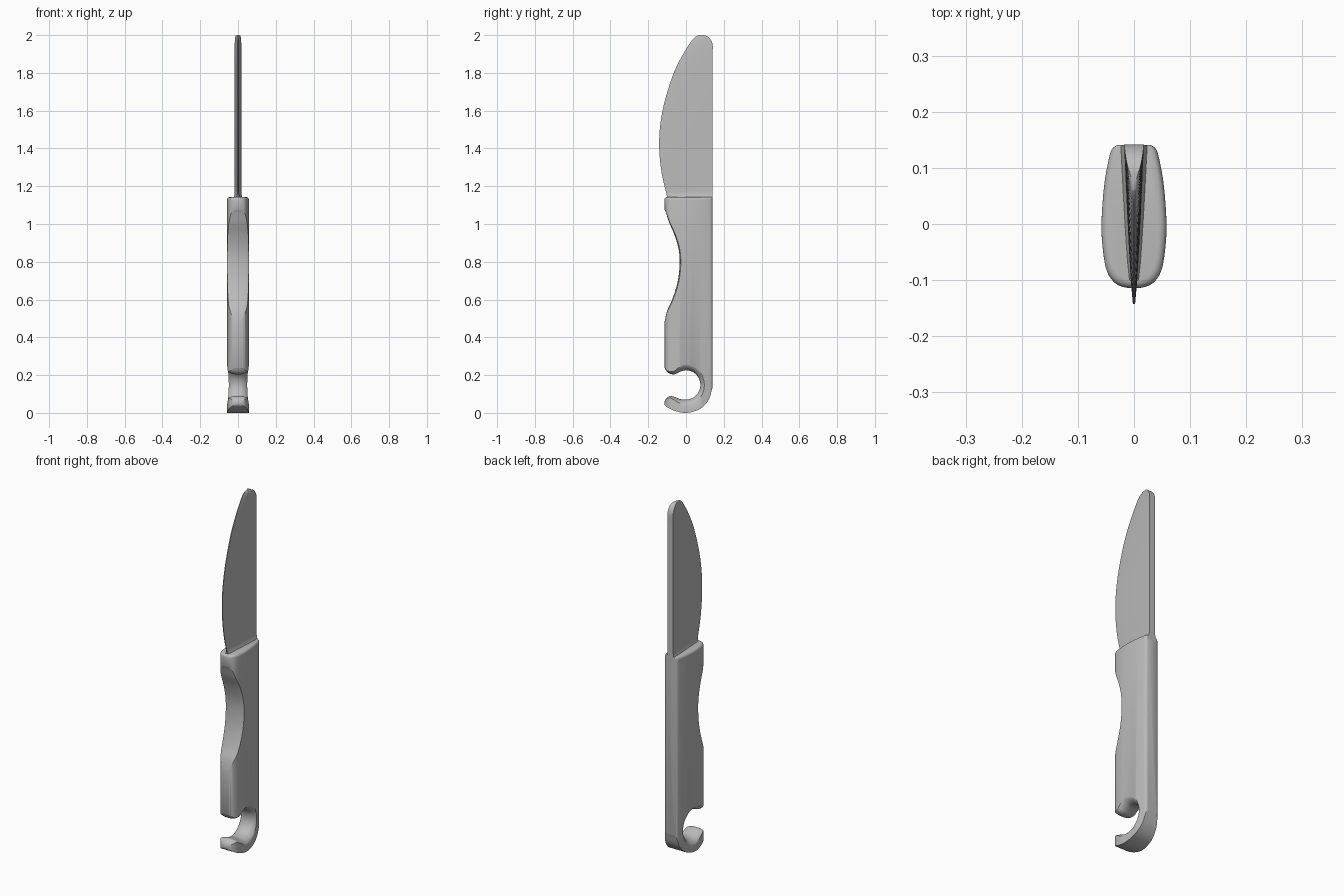
import bpy, bmesh, math
from mathutils import Vector

old = bpy.data.objects.get("Cube")
if old:
    bpy.data.objects.remove(old, do_unlink=True)

GREY = (0.5, 0.5, 0.5, 1)
grey = bpy.data.materials.new("plain grey")
grey.use_nodes = True
grey.diffuse_color = GREY
grey.node_tree.nodes["Principled BSDF"].inputs["Base Color"].default_value = GREY


def smooth_path(points, steps):
    """Resample an open list of points with a Catmull-Rom curve."""
    pts = [Vector(p) for p in points]
    pts = [pts[0]] + pts + [pts[-1]]
    path = []
    for a, b, c, d in zip(pts, pts[1:], pts[2:], pts[3:]):
        for i in range(steps):
            t = i / steps
            path.append(b + (c - a) * t / 2 + (a * 2 - b * 5 + c * 4 - d) * t * t / 2
                        + (b * 3 - a - c * 3 + d) * t ** 3 / 2)
    return path + [pts[-1]]


def loft(name, rings):
    """Skin a stack of equal rings and close both ends."""
    bm = bmesh.new()
    rows = [[bm.verts.new(p) for p in ring] for ring in rings]
    n = len(rows[0])
    for low, high in zip(rows, rows[1:]):
        for i in range(n):
            j = (i + 1) % n
            bm.faces.new((low[i], low[j], high[j], high[i]))
    bm.faces.new(rows[0][::-1])
    bm.faces.new(rows[-1])
    bmesh.ops.recalc_face_normals(bm, faces=bm.faces)
    mesh = bpy.data.meshes.new(name)
    bm.to_mesh(mesh)
    bm.free()
    mesh.materials.append(grey)
    obj = bpy.data.objects.new(name, mesh)
    bpy.context.collection.objects.link(obj)
    return obj


def activate(obj):
    bpy.ops.object.select_all(action="DESELECT")
    obj.select_set(True)
    bpy.context.view_layer.objects.active = obj


# Handle bar: half section (x, y), mirrored, with a rounded top rim
half = smooth_path([(0.029, 0.141), (0.038, 0.135), (0.044, 0.12), (0.053, 0.07),
                    (0.058, 0), (0.055, -0.05), (0.048, -0.085), (0.034, -0.105),
                    (0.016, -0.113), (0, -0.114)], 4)
section = half + [Vector((-p.x, p.y)) for p in half[-2::-1]]


def bar_ring(z, inset):
    k = 1 - inset / 0.058
    return [(p.x * k, 0.141 + (p.y - 0.141) * (1 - inset / 0.255), z) for p in section]


rim = 0.014
rings = [bar_ring(-0.05, 0)]
for i in range(6):
    a = i / 5 * math.pi / 2
    rings.append(bar_ring(1.142 - rim + rim * math.sin(a), rim * (1 - math.cos(a))))
handle = loft("handle", rings)

# Side outline (y, z, rounding): hook outside, tip, hook hole, nub, finger scoop
hook = [(0.16, 0.2, 0), (0.139, 0.13, 0), (0.121, 0.07, 0), (0.085, 0.028, 0),
        (0.04, 0.007, 0), (-0.01, 0, 0), (-0.06, 0.011, 0), (-0.1, 0.03, 0),
        (-0.114, 0.047, 0.008), (-0.108, 0.072, 0.02), (-0.086, 0.089, 0.028),
        (-0.06, 0.084, 0.03), (-0.03, 0.073, 0.035)]
for i in range(7):
    a = math.pi * (i / 6 - 0.5)
    hook.append((0.076 * math.cos(a), 0.148 + 0.078 * math.sin(a),
                 0.045 + 0.012 * math.cos(a)))
nub = [(-0.03, 0.218, 0.04), (-0.05, 0.208, 0.035), (-0.07, 0.204, 0.035),
       (-0.095, 0.212, 0.03), (-0.111, 0.235, 0.02), (-0.13, 0.28, 0)]
scoop = [(-0.13, 0.4), (-0.114, 0.48), (-0.1, 0.54), (-0.073, 0.6), (-0.045, 0.69),
         (-0.034, 0.78), (-0.038, 0.86), (-0.06, 0.94), (-0.09, 1.01), (-0.11, 1.07)]
outline = smooth_path(hook + nub + [(y, z, 0.01) for y, z in scoop]
                      + [(-0.13, 1.1, 0)], 4)
outline += [Vector(p) for p in ((-0.13, 1.2, 0), (0.2, 1.2, 0), (0.2, 0.2, 0))]


def side_ring(x, amount):
    ring = []
    for i, p in enumerate(outline):
        along = outline[(i + 1) % len(outline)] - outline[i - 1]
        inward = Vector((along.y, -along.x)).normalized()
        q = p.xy + inward * max(p.z, 0) * amount
        ring.append((x, q.x, q.y))
    return ring


layers = []
for i in range(9):
    a = i / 8 * math.pi / 2
    layers.append((0.008 + 0.053 * math.sin(a), 1 - math.cos(a)))
cutter = loft("handle_side_shape", [side_ring(-x, s) for x, s in reversed(layers)]
              + [side_ring(x, s) for x, s in layers])
cutter.hide_render = True

# Trim the bar to its side outline
trim = handle.modifiers.new("trim", "BOOLEAN")
trim.operation = "INTERSECT"
trim.solver = "EXACT"
trim.object = cutter
activate(handle)
bpy.ops.object.modifier_apply(modifier="trim")
bpy.data.objects.remove(cutter, do_unlink=True)

# Blade: rows of (z, cutting edge y, spine y), wedge-shaped across
edge = smooth_path([(1.12, -0.095, 0.141), (1.17, -0.106, 0.141), (1.27, -0.129, 0.141),
                    (1.4, -0.142, 0.141), (1.52, -0.137, 0.141), (1.65, -0.113, 0.141),
                    (1.8, -0.065, 0.141), (1.9, -0.015, 0.141), (1.95, 0.016, 0.141),
                    (1.98, 0.038, 0.128), (1.995, 0.056, 0.11), (2.0, 0.075, 0.092)], 3)


def blade_ring(row):
    z, front, back = row
    collar = 0.012 * max(0, min(1, (1.16 - z) / 0.025)) ** 2
    side = []
    for i in range(9):
        y = front + (back - front) * i / 8
        f = (y - front) / (0.141 - front)
        side.append((0.002 + 0.0155 * f ** 0.75 + collar, y, z))
    return side + [(-x, y, z) for x, y, z in reversed(side)]


blade = loft("blade", [blade_ring(r) for r in edge])

for obj in (handle, blade):
    activate(obj)
    bpy.ops.object.shade_smooth_by_angle(angle=math.radians(35))
